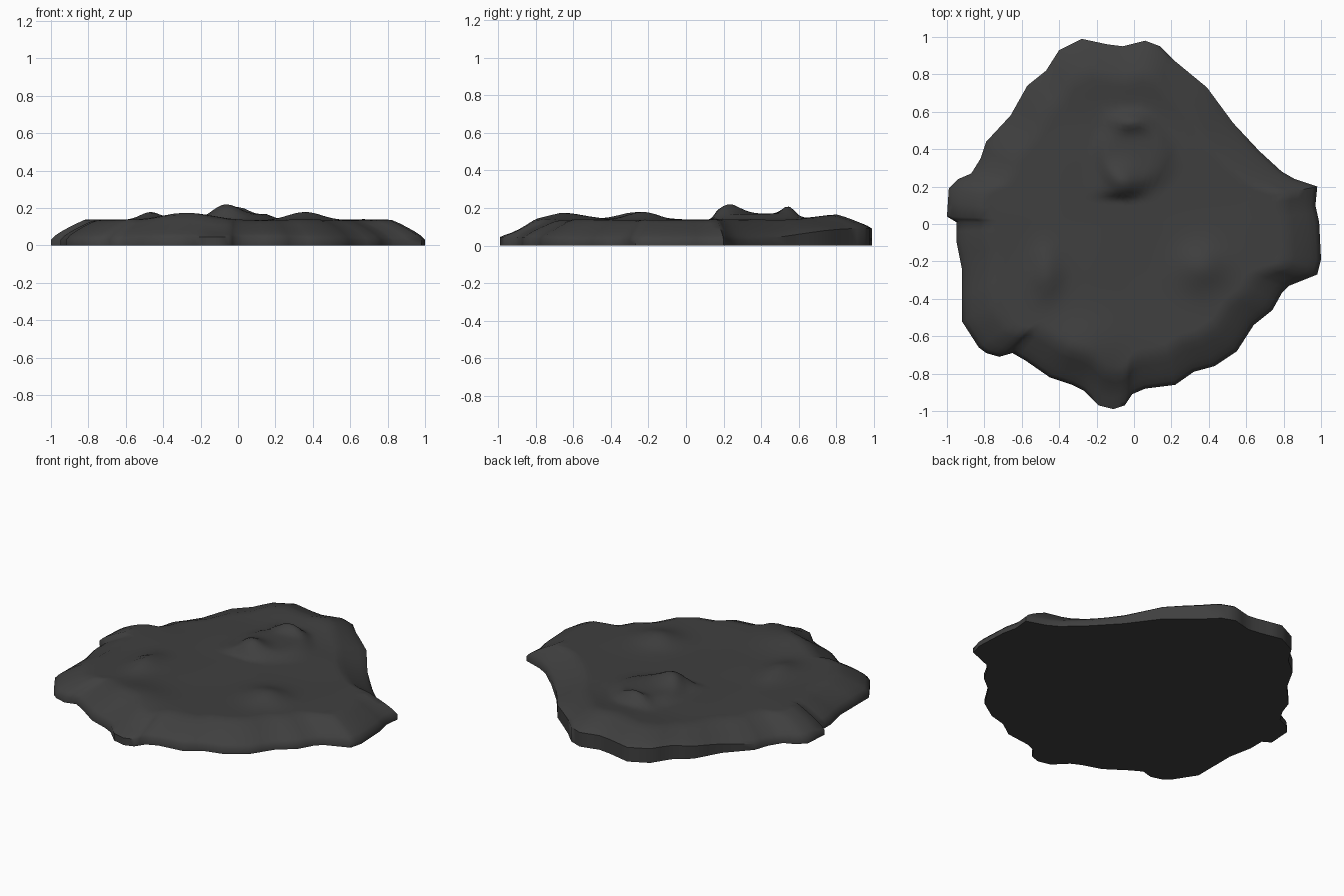
import bpy
import bmesh
import math
from mathutils import Vector, noise

default = bpy.data.objects.get("Cube")
if default:
    bpy.data.objects.remove(default)

stone = bpy.data.materials.new("dark_grey_stone")
stone.use_nodes = True
colour = (0.05, 0.05, 0.05, 1)
stone.diffuse_color = colour
stone.node_tree.nodes["Principled BSDF"].inputs["Base Color"].default_value = colour

# Ragged plan of the slab, clockwise from the back
OUTLINE = [
    (-.28, .99), (-.14, .96), (-.06, .95), (.06, .98), (.14, .95), (.22, .87),
    (.39, .73), (.53, .54), (.67, .39), (.79, .28), (.86, .24), (.98, .2),
    (.97, .1), (.99, .01), (1, -.19), (.98, -.27), (.83, -.33), (.79, -.37),
    (.74, -.46), (.64, -.54), (.55, -.68), (.43, -.76), (.32, -.79), (.22, -.86),
    (.06, -.88), (-.01, -.91), (-.05, -.97), (-.11, -.99), (-.19, -.97),
    (-.27, -.89), (-.33, -.86), (-.45, -.82), (-.58, -.73), (-.65, -.69),
    (-.72, -.71), (-.79, -.69), (-.83, -.66), (-.92, -.52), (-.92, -.24),
    (-.95, -.09), (-.95, .01), (-1, .04), (-.99, .19), (-.94, .24), (-.87, .27),
    (-.82, .35), (-.79, .44), (-.66, .58), (-.57, .74), (-.47, .82), (-.4, .93),
]


def smooth(a, b, v):
    t = min(max((v - a) / (b - a), 0), 1)
    return t * t * (3 - 2 * t)


def bump(x, y, cx, cy, wx, wy):
    return math.exp(-((x - cx) / wx) ** 2 - ((y - cy) / wy) ** 2)


def plateau(x, y):
    """Height of the weathered upper surface away from the rim."""
    z = .136 + .006 * noise.noise(Vector((x * 3, y * 3, .5)))
    z += .03 * smooth(.5, .85, y) * bump(x, 0, .05, 0, .5, 1)
    z += .035 * bump(x, y, -.28, -.66, .2, .16)
    z += .046 * bump(x, y, .36, -.23, .13, .12)
    z += .04 * bump(x, y, -.47, -.26, .08, .13)
    # Raised knob with a steep front face and a curved ridge behind it
    r = math.hypot(x, y - .38)
    z += .03 * (1 - smooth(.14, .24, r)) * smooth(.1, .18, y)
    z += .06 * bump(x, y, -.07, .21, .1, .1) * smooth(.12, .17, y)
    z += .045 * bump(x, y, -.02, .55, .1, .05)
    return z


def surface(x, y, inset):
    """Blend from the thin rim to the plateau by distance from the edge."""
    lip = .03 + .06 * smooth(.3, .9, y) + .015 * smooth(-.6, -.95, y)
    top = plateau(x, y)
    tongue = bump(x, y, -.12, -.97, .14, .12)
    rise = min(inset / .18, 1) ** .75 * (1 - .5 * tongue)
    return lip + (top - lip) * rise


# Halve each outline edge for a finer rim
rim = []
for i, a in enumerate(OUTLINE):
    a, b = Vector(a), Vector(OUTLINE[(i + 1) % len(OUTLINE)])
    rim += [a, (a + b) / 2]

# Concentric rings, closer together near the rim
bm = bmesh.new()
count = len(rim)
base = [bm.verts.new((p.x, p.y, 0)) for p in rim]
bm.faces.new(base)
scales = [1, .975, .94, .9, .86, .82] + [i / 40 for i in range(31, 0, -1)]
outer = base
for s in scales:
    ring = []
    for p in rim:
        x, y = p * s
        ring.append(bm.verts.new((x, y, surface(x, y, (1 - s) * p.length))))
    for i in range(count):
        j = (i + 1) % count
        bm.faces.new((outer[i], outer[j], ring[j], ring[i]))
    outer = ring
bm.faces.new(outer)
bmesh.ops.recalc_face_normals(bm, faces=bm.faces)

mesh = bpy.data.meshes.new("rock_slab")
bm.to_mesh(mesh)
bm.free()
mesh.materials.append(stone)
slab = bpy.data.objects.new("rock_slab", mesh)
bpy.context.collection.objects.link(slab)

# Soft top with a crisp lower edge
bpy.context.view_layer.objects.active = slab
slab.select_set(True)
bpy.ops.object.shade_smooth_by_angle(angle=math.radians(50))
